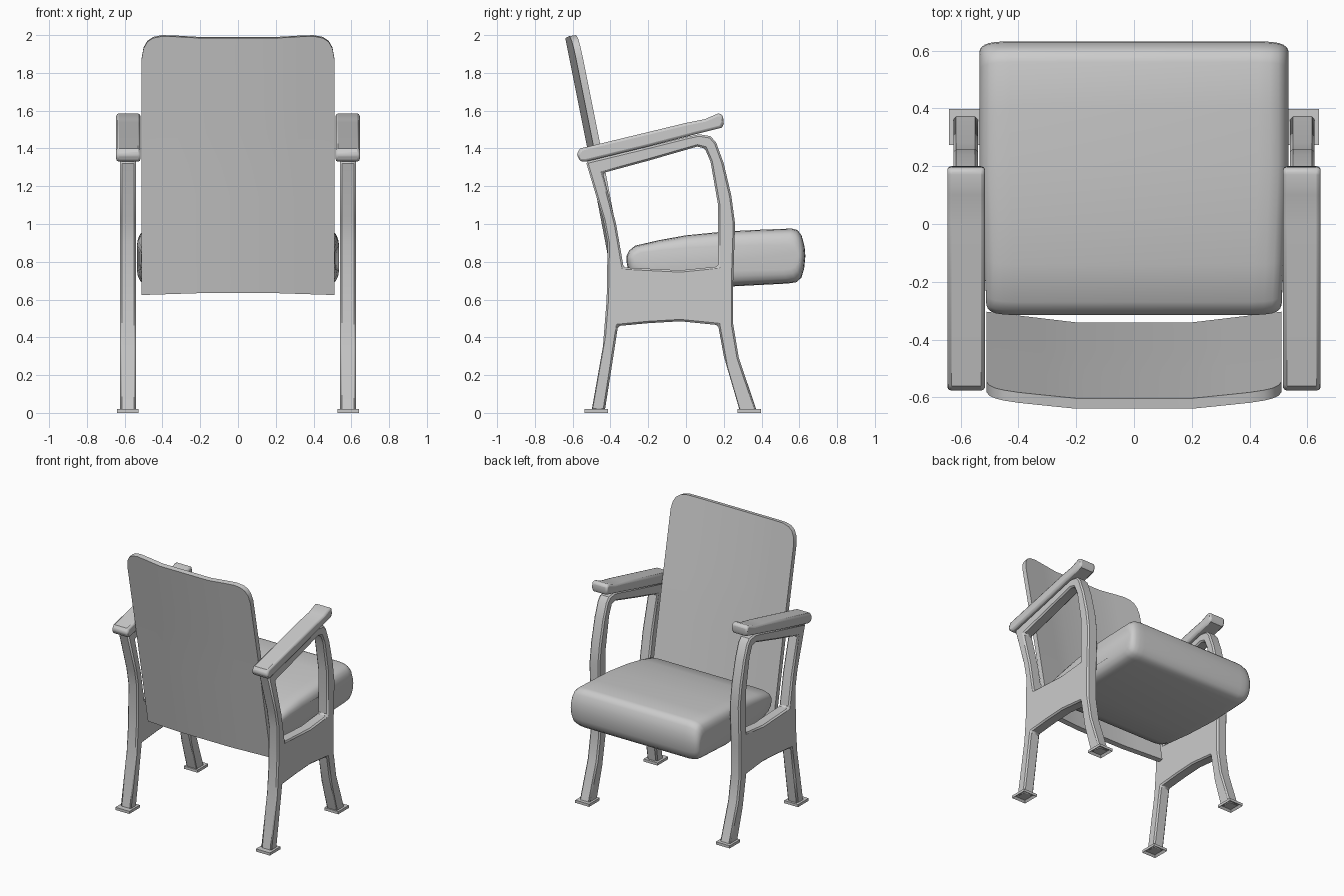
import bpy, bmesh, math

cube = bpy.data.objects.get("Cube")
if cube:
    bpy.data.objects.remove(cube, do_unlink=True)

grey = bpy.data.materials.new("plain grey")
grey.use_nodes = True
grey.diffuse_color = (0.6, 0.6, 0.6, 1)
grey.node_tree.nodes["Principled BSDF"].inputs["Base Color"].default_value = (0.6, 0.6, 0.6, 1)


def finish(name, bm, angle=35, bevel=0, segments=1):
    bmesh.ops.recalc_face_normals(bm, faces=bm.faces)
    mesh = bpy.data.meshes.new(name)
    bm.to_mesh(mesh)
    bm.free()
    ob = bpy.data.objects.new(name, mesh)
    bpy.context.collection.objects.link(ob)
    mesh.materials.append(grey)
    if bevel:
        mod = ob.modifiers.new("soft_edges", 'BEVEL')
        mod.width, mod.segments = bevel, segments
        mod.limit_method, mod.angle_limit = 'ANGLE', math.radians(50)
    bpy.ops.object.select_all(action='DESELECT')
    ob.select_set(True)
    bpy.context.view_layer.objects.active = ob
    bpy.ops.object.shade_smooth_by_angle(angle=math.radians(angle))
    return ob


def slab(loops, x0, x1):
    """Side profile loops (y, z), later loops being holes, extruded along x."""
    bm = bmesh.new()
    for loop in loops:
        vs = [bm.verts.new((x0, y, z)) for y, z in loop]
        for a, b in zip(vs, vs[1:] + vs[:1]):
            bm.edges.new((a, b))
    bmesh.ops.triangle_fill(bm, edges=bm.edges[:], use_beauty=True)
    ext = bmesh.ops.extrude_face_region(bm, geom=bm.faces[:])["geom"]
    for v in ext:
        if isinstance(v, bmesh.types.BMVert):
            v.co.x = x1
    return bm


# Side frame: both legs, side panel and arm support in one outline with an opening
frame = [(-.5, .01), (-.44, .35), (-.42, .6), (-.415, .9), (-.44, 1.03), (-.53, 1.33),
         (-.2, 1.41), (0, 1.46), (.07, 1.475), (.13, 1.465), (.16, 1.43), (.2, 1.32),
         (.24, 1.15), (.26, 1), (.25, .7), (.25, .47), (.28, .29), (.375, .01),
         (.285, .01), (.2, .3), (.17, .465), (-.03, .485), (-.2, .475), (-.36, .46),
         (-.4, .2), (-.43, .01)]
opening = [(-.33, .77), (-.37, 1), (-.44, 1.27), (-.2, 1.335), (.06, 1.41), (.1, 1.4),
           (.13, 1.33), (.17, 1.1), (.17, .775), (-.03, .755)]
armrest = [(-.58, 1.37), (-.56, 1.4), (0, 1.535), (.1, 1.555), (.17, 1.585), (.195, 1.58),
           (.2, 1.53), (.19, 1.51), (.05, 1.475), (-.2, 1.41), (-.53, 1.33), (-.56, 1.33)]

for side, s in (("left", 1), ("right", -1)):
    finish(side + "_side_frame", slab([frame, opening], s * .54, s * .625), bevel=.01)
    finish(side + "_armrest", slab([armrest], s * .516, s * .645), bevel=.014, segments=2)
    # Foot plates, hollowed underneath
    for end, y in (("front", .335), ("back", -.475)):
        bm = bmesh.new()
        bmesh.ops.create_cube(bm, size=1)
        for v in bm.verts:
            v.co.x = v.co.x * .115 + s * .583
            v.co.y = v.co.y * .125 + y
            v.co.z = (v.co.z + .5) * .02
        base = min(bm.faces, key=lambda f: f.calc_center_median().z)
        bmesh.ops.inset_region(bm, faces=[base], thickness=.018)
        for v in base.verts:
            v.co.z = .015
        finish(f"{side}_{end}_foot", bm)

# Backrest: curved sheet with rounded top corners
half = [(.2, 1.99), (.32, 1.997), (.4, 2), (.45, 1.99), (.48, 1.97), (.5, 1.935), (.51, 1.88)]
columns = [(-x, z) for x, z in reversed(half)] + half
rows = 8


def back_y(x, z):
    lean = -.33 - .19 * (z - .77) if z < 1.4 else -.45 - .2 * (z - 1.4)
    return lean - .035 * min(1, (.51 - abs(x)) / .31)


bm = bmesh.new()
grid = []
for x, top in columns:
    low = .64 - .01 * max(0, abs(x) - .2) / .31
    zs = [low + (top - low) * i / rows for i in range(rows + 1)]
    grid.append([bm.verts.new((x, back_y(x, z), z)) for z in zs])
for a, b in zip(grid, grid[1:]):
    for i in range(rows):
        bm.faces.new((a[i], b[i], b[i + 1], a[i + 1]))
front = bm.faces[:]
back = bmesh.ops.extrude_face_region(bm, geom=front)["geom"]
for v in back:
    if isinstance(v, bmesh.types.BMVert):
        v.co.y -= .036
        v.co.z -= .006
finish("backrest", bm, 30)

# Seat cushion: side profile lofted across, shrinking towards bulged sides
profile = [(-.315, .8), (-.315, .83), (-.3, .86), (-.27, .885), (-.14, .915), (0, .94),
           (.2, .96), (.4, .97), (.56, .976), (.59, .968), (.612, .94), (.628, .88),
           (.632, .83), (.625, .76), (.61, .715), (.585, .692), (.54, .685), (.25, .67),
           (0, .675), (-.2, .69), (-.28, .715), (-.305, .75)]
layers = [(.535, .1), (.53, .065), (.518, .035), (.5, .016), (.47, .005), (.43, 0)]
layers = [(-x, d) for x, d in layers] + layers[::-1]
bm = bmesh.new()
rings = []
for x, inset in layers:
    ring = []
    for y, z in profile:
        width = 1 - .045 * max(0, min(1, (.2 - y) / .5))
        mid_z = .82
        ring.append(bm.verts.new((x * width,
                                  .16 + (y - .16) * (1 - inset * .75),
                                  mid_z + (z - mid_z) * (1 - inset * 5.5))))
    rings.append(ring)
n = len(profile)
for a, b in zip(rings, rings[1:]):
    for i in range(n):
        j = (i + 1) % n
        bm.faces.new((a[i], a[j], b[j], b[i]))
bm.faces.new(rings[0])
bm.faces.new(rings[-1])
finish("seat_cushion", bm, 50)
